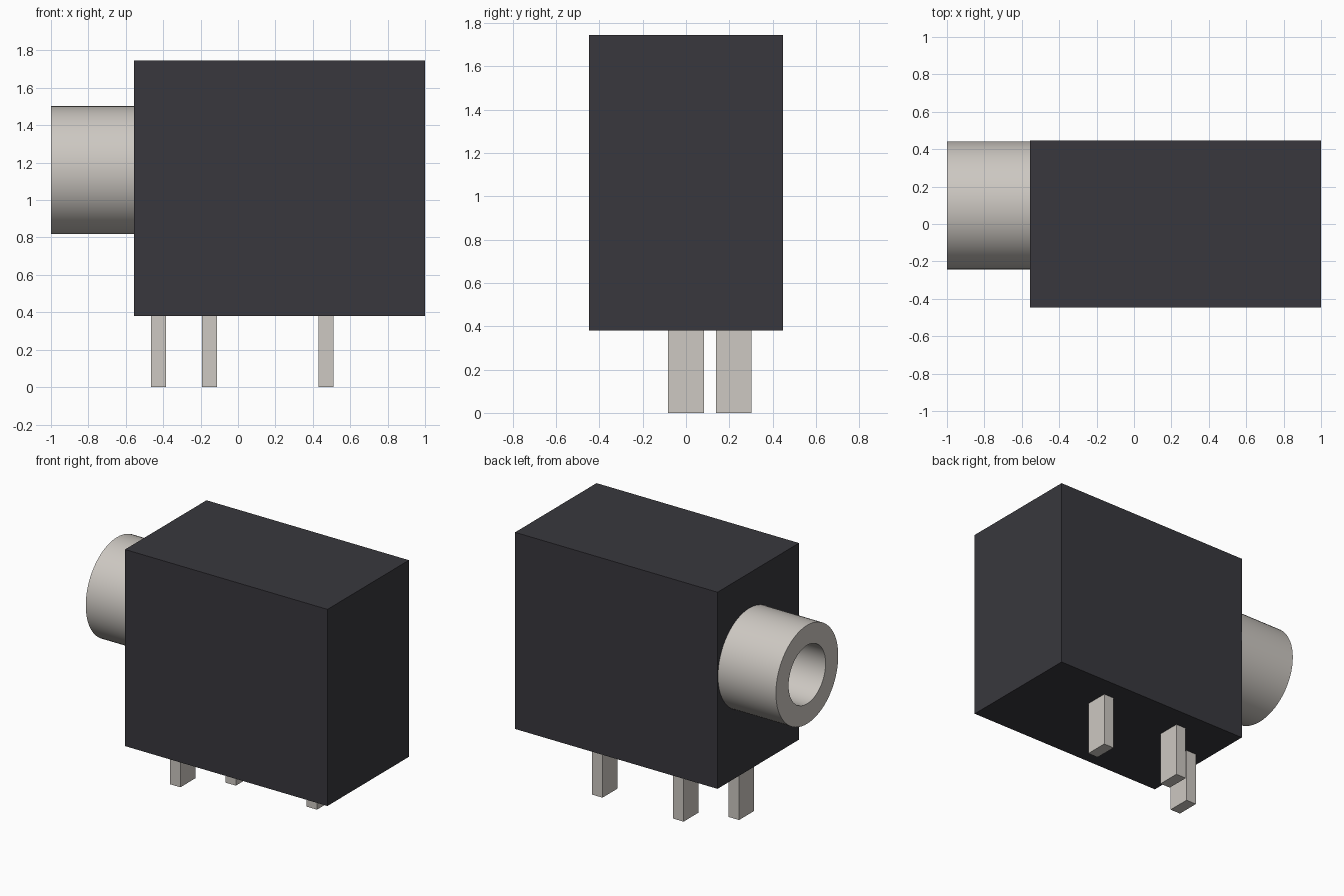
import bpy
import bmesh
import math
from mathutils import Matrix

cube = bpy.data.objects.get("Cube")
if cube:
    bpy.data.objects.remove(cube, do_unlink=True)


def make_material(name, rgb):
    mat = bpy.data.materials.new(name)
    mat.use_nodes = True
    mat.diffuse_color = (*rgb, 1)
    mat.node_tree.nodes["Principled BSDF"].inputs["Base Color"].default_value = (*rgb, 1)
    return mat


black = make_material("black plastic", (0.040, 0.039, 0.047))
metal = make_material("pale metal", (0.610, 0.578, 0.539))


def add_object(name, bm, mat):
    mesh = bpy.data.meshes.new(name)
    bmesh.ops.recalc_face_normals(bm, faces=bm.faces)
    bm.to_mesh(mesh)
    bm.free()
    mesh.materials.append(mat)
    obj = bpy.data.objects.new(name, mesh)
    bpy.context.collection.objects.link(obj)
    return obj


def add_box(name, low, high, mat):
    bm = bmesh.new()
    size = [h - l for l, h in zip(low, high)]
    mid = [(h + l) / 2 for l, h in zip(low, high)]
    bmesh.ops.create_cube(bm, size=1, matrix=Matrix.Translation(mid) @ Matrix.Diagonal((*size, 1)))
    return add_object(name, bm, mat)


# Housing
add_box("housing", (-0.555, -0.447, 0.38), (1.0, 0.447, 1.745), black)

# Hollow barrel: a rectangular wall profile spun around the x axis
AXIS_Y, AXIS_Z = 0.10, 1.16
OUTER, INNER = 0.342, 0.203
bm = bmesh.new()
profile = [(-0.555, INNER), (-1.0, INNER), (-1.0, OUTER), (-0.555, OUTER)]
verts = [bm.verts.new((x, AXIS_Y, AXIS_Z + r)) for x, r in profile]
edges = [bm.edges.new(pair) for pair in zip(verts, verts[1:])]
bmesh.ops.spin(bm, geom=verts + edges, cent=(0, AXIS_Y, AXIS_Z), axis=(1, 0, 0),
               angle=math.tau, steps=64, use_duplicate=False)
bmesh.ops.remove_doubles(bm, verts=bm.verts, dist=0.0001)
barrel = add_object("barrel", bm, metal)
bpy.ops.object.select_all(action="DESELECT")
barrel.select_set(True)
bpy.context.view_layer.objects.active = barrel
bpy.ops.object.shade_smooth_by_angle(angle=math.radians(30))

# Solder pins
for name, x, y in (("sleeve_pin", -0.425, 0.0), ("ring_pin", -0.153, 0.22), ("tip_pin", 0.47, 0.22)):
    add_box(name, (x - 0.04, y - 0.082, 0), (x + 0.04, y + 0.082, 0.38), metal)
